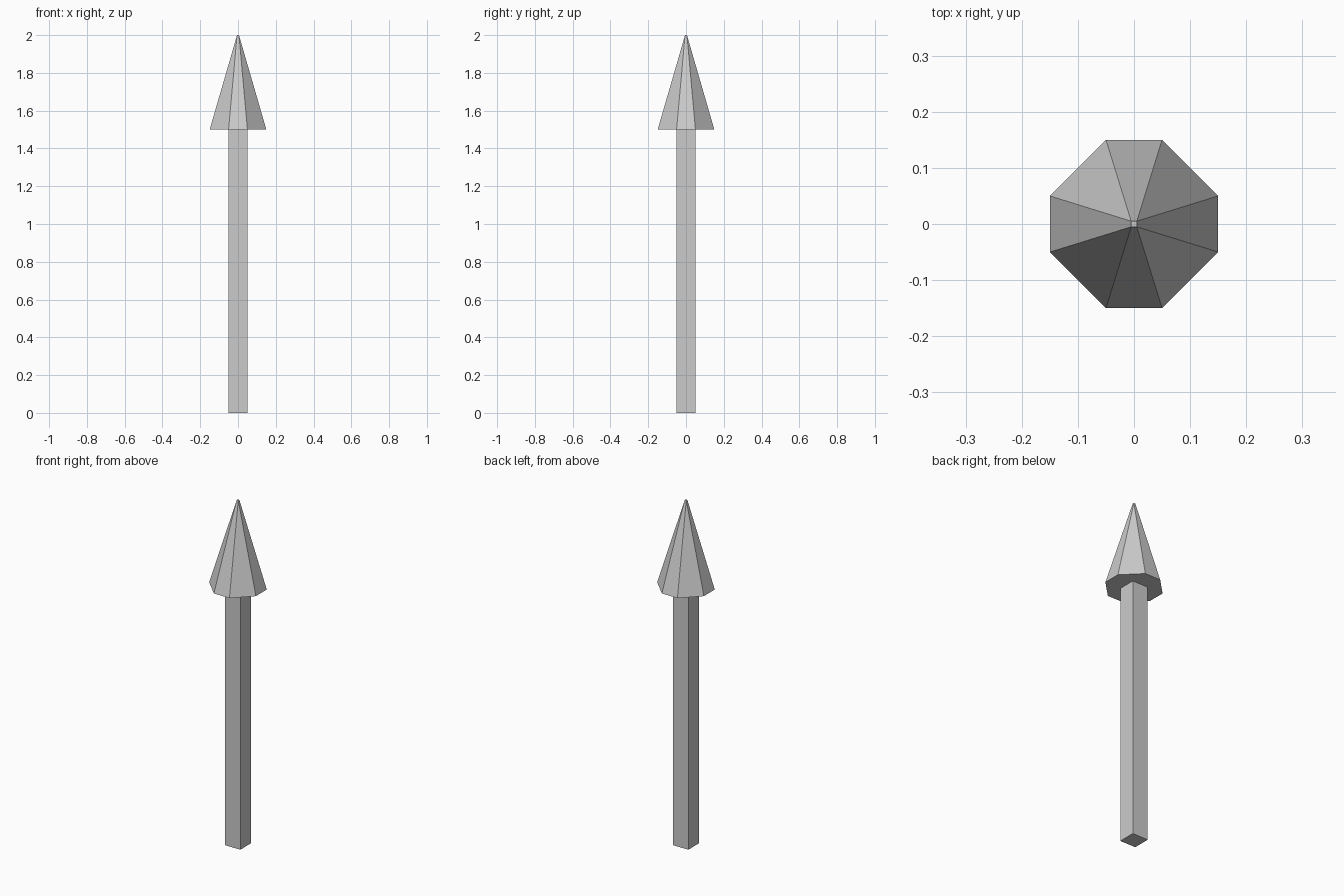
import bpy, bmesh

if "Cube" in bpy.data.objects:
    bpy.data.objects.remove(bpy.data.objects["Cube"])

def loft(name, bottom, z0, top, z1):
    """Convex solid spanning two flat profiles at heights z0 and z1."""
    bm = bmesh.new()
    for pts, z in ((bottom, z0), (top, z1)):
        for x, y in pts:
            bm.verts.new((x, y, z))
    bmesh.ops.convex_hull(bm, input=bm.verts[:])
    # merge coplanar triangles into clean flat faces
    bmesh.ops.dissolve_limit(bm, angle_limit=0.01, verts=bm.verts[:], edges=bm.edges[:])
    bmesh.ops.recalc_face_normals(bm, faces=bm.faces[:])
    mesh = bpy.data.meshes.new(name)
    bm.to_mesh(mesh)
    bm.free()
    obj = bpy.data.objects.new(name, mesh)
    bpy.context.collection.objects.link(obj)
    return obj

def corners(a, b):
    """Four mirrored corners of a rectangle."""
    return [(sx * a, sy * b) for sx in (-1, 1) for sy in (-1, 1)]

# square shaft
loft("shaft", corners(0.05, 0.05), 0.0, corners(0.05, 0.05), 1.5)

# eight-sided pointed head with a tiny square tip
octagon = corners(0.05, 0.15) + corners(0.15, 0.05)
loft("spear_head", octagon, 1.5, corners(0.005, 0.005), 2.0)
